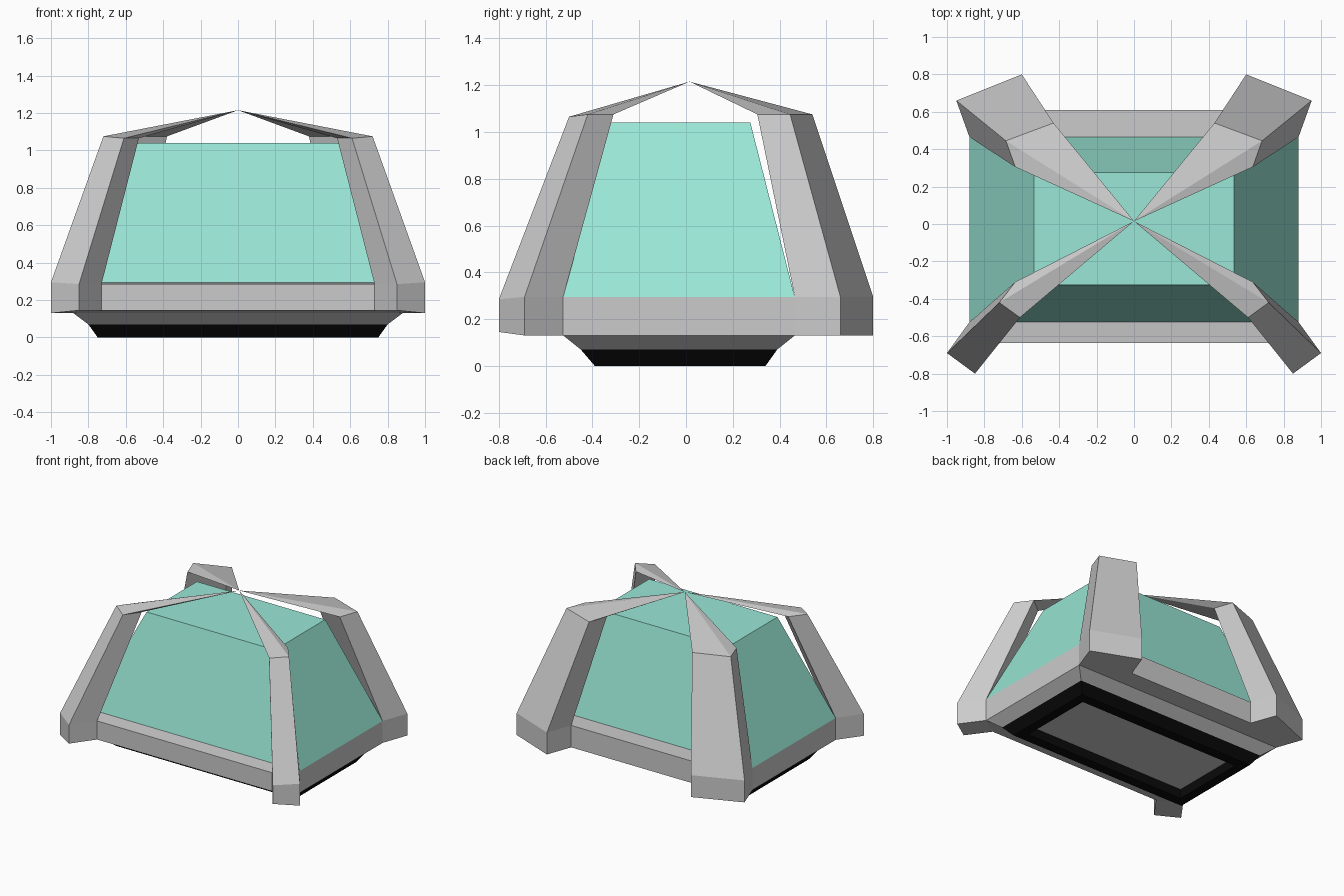
import bpy

if "Cube" in bpy.data.objects:
    bpy.data.objects.remove(bpy.data.objects["Cube"])


def material(name, color):
    m = bpy.data.materials.new(name)
    m.diffuse_color = color
    m.use_nodes = True
    m.node_tree.nodes["Principled BSDF"].inputs["Base Color"].default_value = m.diffuse_color
    return m


black = material("black", (.003, .003, .003, 1))
grey = material("frame_grey", (.52, .52, .52, 1))
glass = material("green_glass", (.32, .80, .67, .8))


def add(name, verts, faces, mat):
    mesh = bpy.data.meshes.new(name)
    mesh.from_pydata(verts, [], faces)
    if mat:
        mesh.materials.append(mat)
    ob = bpy.data.objects.new(name, mesh)
    bpy.context.collection.objects.link(ob)
    return ob


def loft(name, rings, mat=None, cap_first=False, cap_last=False):
    """Skin a stack of equal-length rings (counter-clockwise, from the bottom up)."""
    n = len(rings[0])
    faces = [(k * n + i, k * n + (i + 1) % n, (k + 1) * n + (i + 1) % n, (k + 1) * n + i)
             for k in range(len(rings) - 1) for i in range(n)]
    if cap_first:
        faces.append(tuple(reversed(range(n))))
    if cap_last:
        faces.append(tuple(range(n * (len(rings) - 1), n * len(rings))))
    return add(name, [v for r in rings for v in r], faces, mat)


def rect(x, y0, y1, z):
    return [(-x, y0, z), (x, y0, z), (x, y1, z), (-x, y1, z)]


def octagon(yf, y0, y1, yb, z, zf):
    """Band outline: side walls at x = 0.88, corners cut toward front and back."""
    return [(-.73, yf, zf), (.73, yf, zf), (.88, y0, z), (.88, y1, z),
            (.53, yb, z), (-.53, yb, z), (-.88, y1, z), (-.88, y0, z)]


def mirrored_post(name, foot, knee, foot_z, shoulder_z, knee_z):
    """Leg with a vertical foot, a leaning shaft and an arm tapering to the apex."""
    for side, sx in (("right", 1), ("left", -1)):
        rings = [[(sx * x, y, z) for (x, y), z in zip(plan, zs)]
                 for plan, zs in ((foot, foot_z), (foot, shoulder_z), (knee, knee_z))]
        verts = [v for r in rings for v in r] + [(0, .015, 1.215)]
        faces = [(k + i, k + (i + 1) % 4, k + 4 + (i + 1) % 4, k + 4 + i)
                 for k in (0, 4) for i in range(4)]
        faces += [(8 + i, 8 + (i + 1) % 4, 12) for i in range(4)] + [(3, 2, 1, 0)]
        if sx < 0:
            faces = [f[::-1] for f in faces]
        add(f"{name}_{side}", verts, faces, grey)


# Black foot ring with a recess, and the plate inside it
loft("foot_ring", [rect(.68, -.315, .265, .07), rect(.68, -.315, .265, 0),
                   rect(.75, -.39, .34, 0), rect(.80, -.45, .39, .07)], black)
loft("bottom_plate", [rect(.68, -.315, .265, .07)], cap_first=True)

# Sloped skirt and the band carrying the glass
loft("skirt", [rect(.80, -.45, .39, .07), rect(.88, -.525, .465, .13)], grey)
loft("base_band", [octagon(-.525, -.525, .465, .465, .13, .13),
                   octagon(-.635, -.525, .465, .61, .13, .145),
                   octagon(-.635, -.525, .465, .61, .295, .285),
                   octagon(-.525, -.525, .465, .465, .295, .295)], grey)

# Tapered glass canopy
loft("glass_canopy", [rect(.88, -.525, .465, .295), rect(.535, -.325, .275, 1.04)],
     glass, cap_last=True)

# Corner posts, narrower at the front and wider at the back
mirrored_post("front_post",
              [(.73, -.635), (.85, -.80), (1.0, -.69), (.88, -.525)],
              [(.53, -.39), (.61, -.50), (.72, -.42), (.635, -.31)],
              (.145, .145, .13, .13), (.285, .285, .295, .295), (1.065, 1.065, 1.075, 1.075))
mirrored_post("back_post",
              [(.88, .465), (.95, .66), (.60, .80), (.53, .61)],
              [(.635, .305), (.685, .445), (.43, .54), (.38, .40)],
              (.13,) * 4, (.295,) * 4, (1.075,) * 4)
